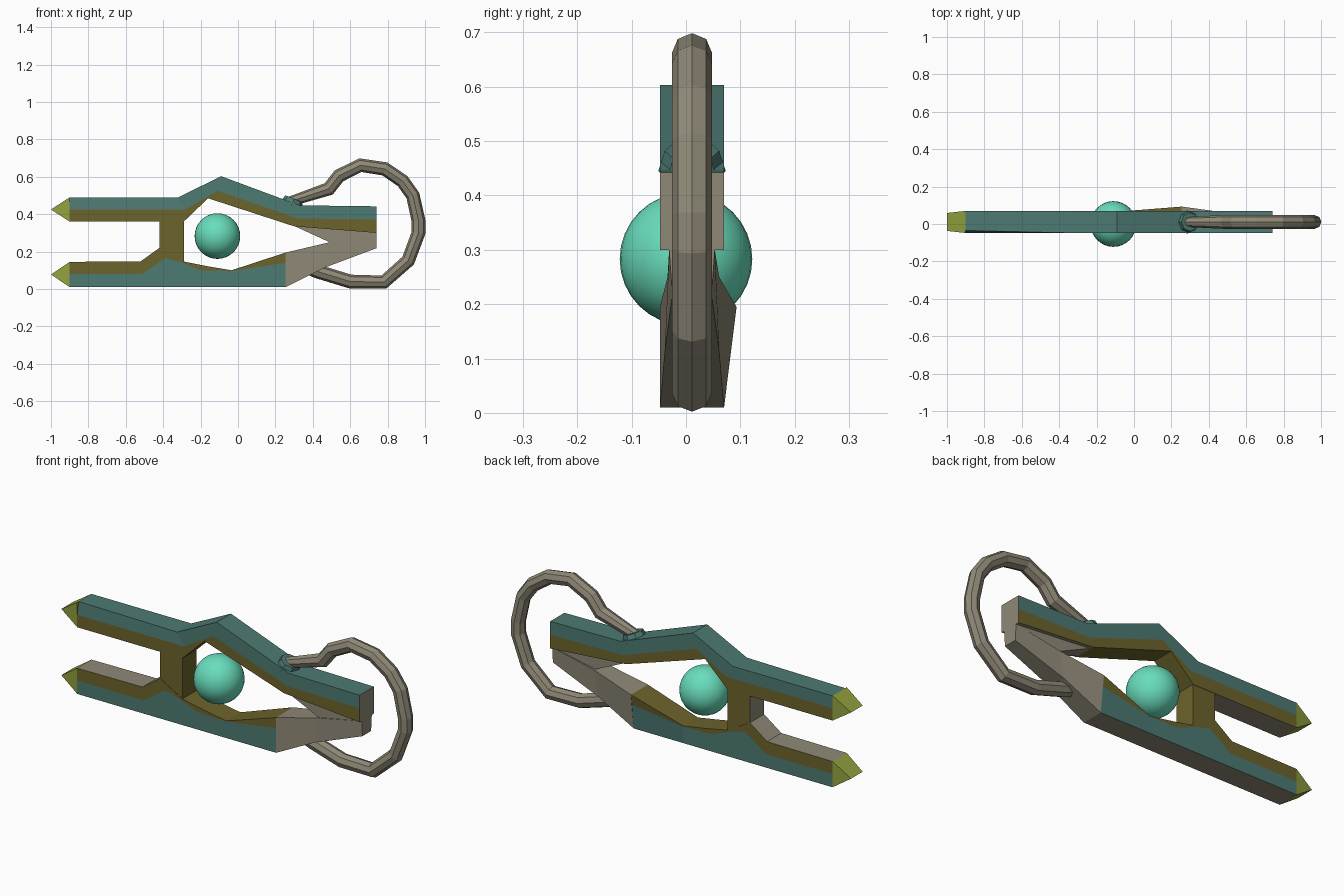
import bpy, bmesh, math
from mathutils import Vector

if "Cube" in bpy.data.objects:
    bpy.data.objects.remove(bpy.data.objects["Cube"])

YC, HW = 0.011, 0.059          # body centre in y and half width


def mat(name, rgb):
    m = bpy.data.materials.new(name)
    m.diffuse_color = (*rgb, 1)
    m.use_nodes = True
    m.node_tree.nodes["Principled BSDF"].inputs["Base Color"].default_value = m.diffuse_color
    return m


TEAL, OLIVE, GRAY, LIME, ORB = range(5)
MATS = [mat("dark teal", (.075, .195, .17)), mat("olive", (.15, .125, .025)),
        mat("warm gray", (.275, .25, .185)), mat("lime", (.29, .36, .05)),
        mat("bright aqua", (.14, .72, .50))]


def finish(name, bm):
    bmesh.ops.recalc_face_normals(bm, faces=bm.faces)
    me = bpy.data.meshes.new(name)
    bm.to_mesh(me)
    bm.free()
    for m in MATS:
        me.materials.append(m)
    ob = bpy.data.objects.new(name, me)
    bpy.context.collection.objects.link(ob)
    return ob


def band(name, rows, side_cols, low_cols, high_col, cap_col):
    """Stack of strips along x. rows go from one edge to the other, each a list
    of (x, z[, front half width, back half width])."""
    bm = bmesh.new()
    grid = []
    for row in rows:
        line = []
        for p in row:
            f, b = (p[2], p[3]) if len(p) > 2 else (HW, HW)
            line.append((bm.verts.new((p[0], YC - f, p[1])),
                         bm.verts.new((p[0], YC + b, p[1]))))
        grid.append(line)

    def face(vs, col):
        bm.faces.new(vs).material_index = col

    n = len(rows[0])
    for i in range(n - 1):
        for r, col in enumerate(side_cols):
            for s in (0, 1):
                face([grid[r][i][s], grid[r][i + 1][s],
                      grid[r + 1][i + 1][s], grid[r + 1][i][s]], col)
        for r, col in ((0, low_cols[i]), (-1, high_col)):
            a, b = grid[r][i], grid[r][i + 1]
            face([a[0], b[0], b[1], a[1]], col)
    for i in (0, n - 1):
        for r in range(len(rows) - 1):
            a, b = grid[r][i], grid[r + 1][i]
            face([a[0], b[0], b[1], a[1]], cap_col)
    return finish(name, bm)


def plate(name, pts, half, col):
    bm = bmesh.new()
    f = bm.faces.new([bm.verts.new((x, YC - half, z)) for x, z in pts])
    ext = bmesh.ops.extrude_face_region(bm, geom=[f])["geom"]
    bmesh.ops.translate(bm, vec=(0, 2 * half, 0),
                        verts=[g for g in ext if isinstance(g, bmesh.types.BMVert)])
    bmesh.ops.recalc_face_normals(bm, faces=bm.faces)
    for g in bm.faces:
        g.material_index = col(g) if callable(col) else col
    return finish(name, bm)


# Upper beam: olive inner strip, teal outer strip
band("upper_beam",
     [[(-.9, .36), (-.29, .36), (-.16, .485), (.30, .335), (.74, .30)],
      [(-.9, .425), (-.28, .425), (-.11, .525), (.32, .377), (.74, .372)],
      [(-.9, .49, .046, HW), (-.32, .49), (-.09, .603), (.33, .447), (.74, .442)]],
     (OLIVE, TEAL), (GRAY, OLIVE, OLIVE, GRAY), TEAL, GRAY)

# Lower beam: same layout upside down, with a bulge on the back near the grip
band("lower_beam",
     [[(-.9, .145), (-.52, .148), (-.42, .22), (-.29, .147), (-.17, .123),
       (-.035, .1), (.255, .195, HW, .082)],
      [(-.9, .08), (-.515, .08), (-.39, .165), (-.31, .145), (-.2, .1),
       (-.035, .097), (.255, .14, HW, .073)],
      [(x, .01) for x in (-.9, -.5, -.4, -.3, -.2, -.035, .255)]],
     (OLIVE, TEAL), (GRAY, GRAY, OLIVE, OLIVE, OLIVE, OLIVE), GRAY, GRAY)

# Upright joining the two beams
plate("cross_strut", [(-.42, .22), (-.29, .147), (-.29, .36), (-.42, .36)], HW - .002,
      lambda f: GRAY if f.normal.x < -.5 else OLIVE)

# Gray rear grip and the web closing the opening behind it
band("rear_grip",
     [[(.255, .01), (.465, .115, .05, .05), (.74, .218, .036, .036)],
      [(.255, .195, HW, .082), (.49, .25, .045, .05), (.74, .30, .042, .042)]],
     (GRAY,), (GRAY, GRAY), GRAY, GRAY)
plate("rear_web", [(.30, .337), (.49, .25), (.74, .285), (.74, .31)], .04, GRAY)

# Wedge tips on both prongs
for name, z0, z1 in (("upper_tip", .36, .49), ("lower_tip", .01, .145)):
    zm = (z0 + z1) / 2
    bm = bmesh.new()
    q = [bm.verts.new((-.9, YC + s * HW, z)) for s, z in
         ((-1, z0), (1, z0), (1, z1), (-1, z1))]
    e = [bm.verts.new((-1, YC + s * .048, zm)) for s in (-1, 1)]
    for vs in (q, (q[0], q[1], e[1], e[0]), (q[3], q[2], e[1], e[0]),
               (q[0], q[3], e[0]), (q[1], q[2], e[1])):
        bm.faces.new(vs).material_index = LIME
    finish(name, bm)


def ring_loft(name, path, radii, col):
    """Eight-sided tube along a path in the xz plane."""
    bm = bmesh.new()
    pts = [Vector((x, YC, z)) for x, z in path]
    rings = []
    for i, p in enumerate(pts):
        a = (p - pts[i - 1]).normalized() if i else Vector()
        b = (pts[i + 1] - p).normalized() if i < len(pts) - 1 else Vector()
        t = (a + b).normalized()
        nrm = Vector((-t.z, 0, t.x))
        rings.append([bm.verts.new(p + radii[i] * (math.cos(k * math.pi / 4) * nrm +
                      math.sin(k * math.pi / 4) * Vector((0, 1, 0)))) for k in range(8)])
    for r, s in zip(rings, rings[1:]):
        for k in range(8):
            bm.faces.new((r[k], r[k - 1], s[k - 1], s[k]))
    bm.faces.new(rings[0])
    bm.faces.new(rings[-1])
    for f in bm.faces:
        f.material_index = col
    return finish(name, bm)


# Looping hose from the upper beam round to the grip
hose = [(.28, .468), (.485, .535), (.54, .605), (.655, .662), (.785, .642), (.88, .577),
        (.935, .50), (.965, .365), (.965, .30), (.91, .152), (.78, .037), (.60, .04),
        (.43, .092), (.34, .125)]
ring_loft("hose", hose, [.027] + [.037] * 12 + [.034], GRAY)

# Teal collar seated on the slope at the hose's start
ring_loft("hose_collar", [(.285, .445), (.30, .482)], [.062, .05], TEAL)

# Glowing core
bm = bmesh.new()
bmesh.ops.create_uvsphere(bm, u_segments=32, v_segments=16, radius=.122)
for f in bm.faces:
    f.material_index = ORB
    f.smooth = True
core = finish("core_sphere", bm)
core.location = (-.11, 0, .283)
